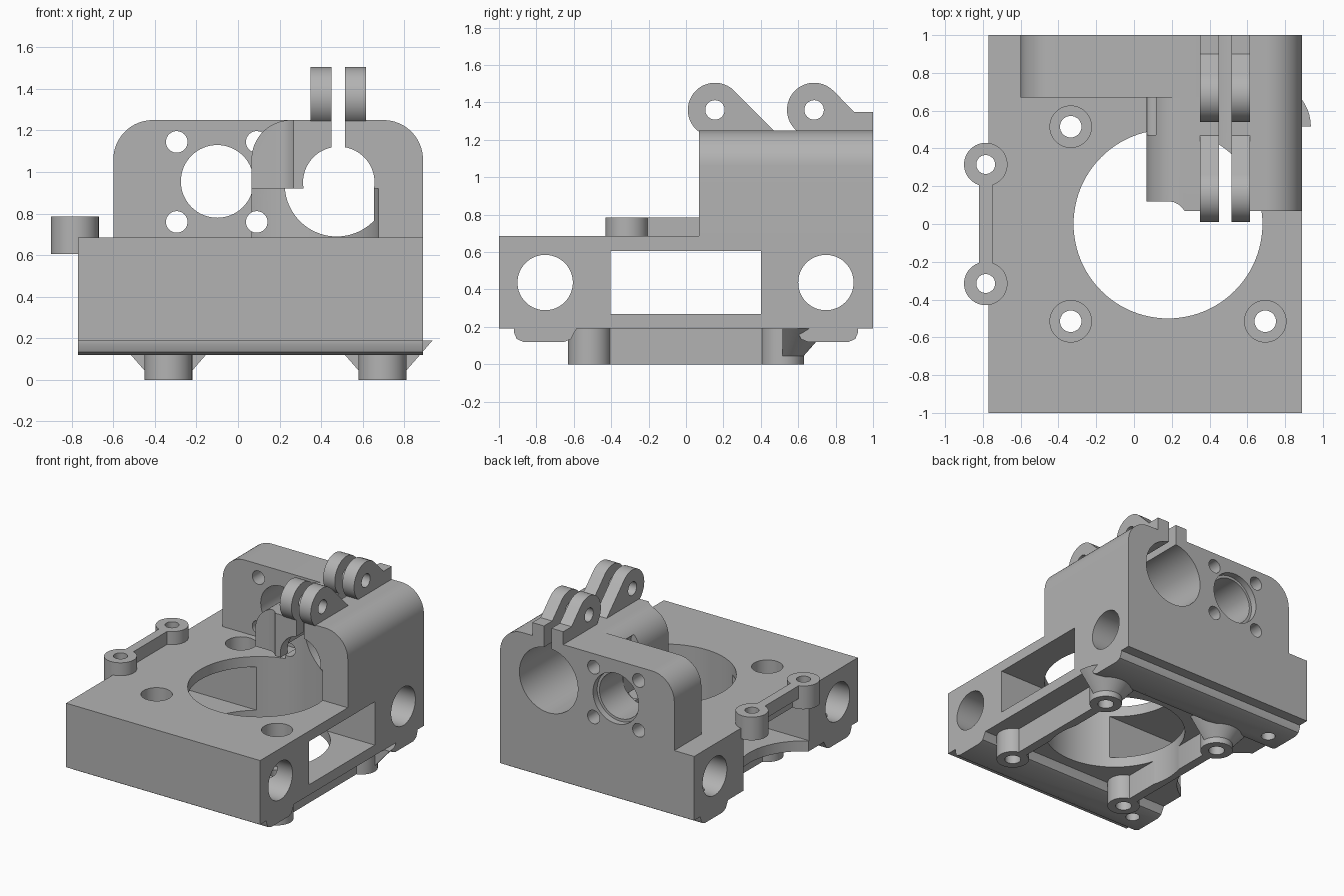
import bpy, bmesh
from math import cos, sin, radians

if "Cube" in bpy.data.objects:
    bpy.data.objects.remove(bpy.data.objects["Cube"], do_unlink=True)

GREY = bpy.data.materials.new("plain grey")
GREY.use_nodes = True
GREY.diffuse_color = (0.45, 0.45, 0.45, 1)
GREY.node_tree.nodes["Principled BSDF"].inputs["Base Color"].default_value = (0.45, 0.45, 0.45, 1)


def arc(a, b, r, start=0, end=360, n=64):
    """Points on an arc; a full circle leaves out the repeated end point."""
    steps = n if end - start == 360 else n + 1
    angles = [radians(start + (end - start) * i / n) for i in range(steps)]
    return [(a + r * cos(t), b + r * sin(t)) for t in angles]


def rect(a0, b0, a1, b1):
    return [(a0, b0), (a1, b0), (a1, b1), (a0, b1)]


def arch(x0, x1, z0, z1, r):
    """Outline with a flat foot and two rounded top corners."""
    return ([(x0, z0), (x1, z0)] + arc(x1 - r, z1 - r, r, 0, 90, 16)
            + arc(x0 + r, z1 - r, r, 90, 180, 16))


def prism(name, outline, axis, lo, hi, taper=None):
    """Extrude an outline along an axis; taper = (centre, scale) of the far end."""
    def place(p, h):
        return {"x": (h, p[0], p[1]), "y": (p[0], h, p[1]), "z": (p[0], p[1], h)}[axis]
    far = outline
    if taper:
        (ca, cb), s = taper
        far = [(ca + (a - ca) * s, cb + (b - cb) * s) for a, b in outline]
    bm = bmesh.new()
    low = [bm.verts.new(place(p, lo)) for p in outline]
    top = [bm.verts.new(place(p, hi)) for p in far]
    bm.faces.new(low)
    bm.faces.new(top)
    for i in range(len(low)):
        j = (i + 1) % len(low)
        bm.faces.new((low[i], low[j], top[j], top[i]))
    bmesh.ops.recalc_face_normals(bm, faces=bm.faces)
    mesh = bpy.data.meshes.new(name)
    bm.to_mesh(mesh)
    bm.free()
    mesh.materials.append(GREY)
    obj = bpy.data.objects.new(name, mesh)
    bpy.context.scene.collection.objects.link(obj)
    return obj


cutters = []


def cutter(*args):
    obj = prism("cutter", *args)
    obj.hide_render = True
    cutters.append(obj)
    return obj


def cut(obj, tools):
    """Subtract the tools and keep the plain result."""
    for tool in tools:
        mod = obj.modifiers.new("cut", "BOOLEAN")
        mod.operation, mod.solver, mod.object = "DIFFERENCE", "EXACT", tool
    deps = bpy.context.evaluated_depsgraph_get()
    mesh = bpy.data.meshes.new_from_object(obj.evaluated_get(deps))
    obj.modifiers.clear()
    obj.data = mesh


parts = []


def part(*args, tools=(), taper=None):
    obj = prism(*args, taper=taper)
    if tools:
        cut(obj, tools)
    parts.append(obj)
    return obj


POSTS = [(x, y) for x in (-0.335, 0.695) for y in (-0.515, 0.515)]
CLIPS = [(-0.785, y) for y in (-0.315, 0.315)]

# Shared cutters
well = cutter(arc(0.18, 0, 0.5, n=96), "z", -0.1, 0.92)
window = cutter(rect(-0.405, 0.27, 0.4, 0.605), "x", -1.2, 1.2)
rods = [cutter(arc(y, 0.437, 0.148), "x", -1.2, 1.2) for y in (-0.753, 0.748)]
scallop = cutter(arc(-1, 0, 0.46), "z", 0.1, 0.3)
post_holes = [cutter(arc(x, y, 0.057, n=32), "z", -0.1, 0.4) for x, y in POSTS]
counterbores = [cutter(arc(x, y, 0.11, n=40), "z", 0.35, 0.8)
                for x, y in POSTS if not (x > 0 and y > 0)]
clip_holes = [cutter(arc(x, y, 0.05, n=32), "z", 0.5, 0.9) for x, y in CLIPS]
rail_holes = [cutter(arc(-0.62, y, 0.05, n=32), "z", 0.05, 0.4) for y in (-0.753, 0.748)]
motor_bore = cutter(arc(0.475, 0.94, 0.25, n=80), "y", 0.16, 1.1)
front_bore = cutter(arc(0.485, 0.95, 0.172), "y", -0.1, 0.3)
slit = cutter(rect(0.45, 1, 0.515, 1.6), "y", -0.1, 1.1)
shaft_hole = cutter(arc(-0.1, 0.955, 0.175), "y", 0.5, 1.1)
shaft_rim = cutter(arc(-0.1, 0.955, 0.195), "y", 0.95, 1.1)
screws = [cutter(arc(x, z, 0.052, n=32), "y", 0.47, 1.1)
          for x in (-0.295, 0.09) for z in (0.76, 1.145)]

# Base housing
part("base_housing", rect(-0.77, -1, 0.89, 1), "z", 0.19, 0.685,
     tools=[well, window, scallop, *rods, *post_holes, *counterbores,
            *clip_holes, *rail_holes])

# Foot rails under the front and back
for side, label in ((-1, "front"), (1, "back")):
    outline = [(0.92, 0.2), (0.92, 0.17), (0.905, 0.135), (0.87, 0.12), (0.65, 0.12),
               (0.615, 0.135), (0.6, 0.165), (0.585, 0.19), (0.585, 0.2)]
    rods_here = rods[0] if side < 0 else rods[1]
    part(label + "_foot_rail", [(side * y, min(z, 0.19)) for y, z in outline[1:-1]]
         + [(side * 0.92, 0.19)], "x", -0.77, 0.89, tools=[*rail_holes, *post_holes, rods_here])

# Screw posts, with flared roots at the back
for x, y in POSTS:
    part("screw_post", arc(x, y, 0.115, n=48), "z", 0, 0.19, tools=post_holes)
    if y > 0:
        front_half = cutter(rect(x - 0.5, 0, x + 0.5, y), "z", -0.1, 0.4)
        part("post_flare", arc(x, y, 0.115, n=48), "z", 0.045, 0.19,
             tools=[*post_holes, front_half], taper=((x, y), 2.1))

# Ribs joining the posts
for x in (-0.335, 0.695):
    part("post_rib", rect(x - 0.035, -0.42, x + 0.035, 0.42), "z", 0, 0.19, tools=[well])

# Side cable clip
for x, y in CLIPS:
    part("clip_boss", arc(x, y, 0.115, n=48), "z", 0.605, 0.785, tools=clip_holes)
part("clip_bar", rect(-0.82, -0.22, -0.75, 0.22), "z", 0.685, 0.785)

# Back plate
part("back_plate", arch(-0.6, 0.89, 0.685, 1.25, 0.19), "y", 0.67, 1,
     tools=[motor_bore, slit, shaft_hole, shaft_rim, *screws])

# Clamp block with open underside and relieved front corner
step = cutter(rect(0, -0.1, 0.18, 0.12), "z", 0.6, 1.4)
relief = cutter(arc(0.18, 0.02, 0.1, n=40), "z", 0.6, 1.4)
part("clamp_block", arch(0.065, 0.89, 0.685, 1.25, 0.19), "y", 0.07, 0.67,
     tools=[well, motor_bore, front_bore, slit, step, relief, *screws])

# Clamp ears on both sides of the slit
tails = {"front": (0.155, [(0.474, 1.245)]),
         "back": (0.685, [(1, 1.245), (1, 1.35), (0.899, 1.35)])}
for label, (y, tail) in tails.items():
    pin = cutter(arc(y, 1.36, 0.052, n=32), "x", 0.2, 0.8)
    for x in (0.35, 0.515):
        part(label + "_clamp_ear", arc(y, 1.36, 0.145, 45, 232, 40) + tail,
             "x", x, x + 0.1, tools=[pin])

# Tidy up and shade
for obj in cutters:
    bpy.data.objects.remove(obj, do_unlink=True)
bpy.ops.object.select_all(action="DESELECT")
for obj in parts:
    obj.select_set(True)
bpy.context.view_layer.objects.active = parts[0]
bpy.ops.object.shade_smooth_by_angle(angle=radians(30))
